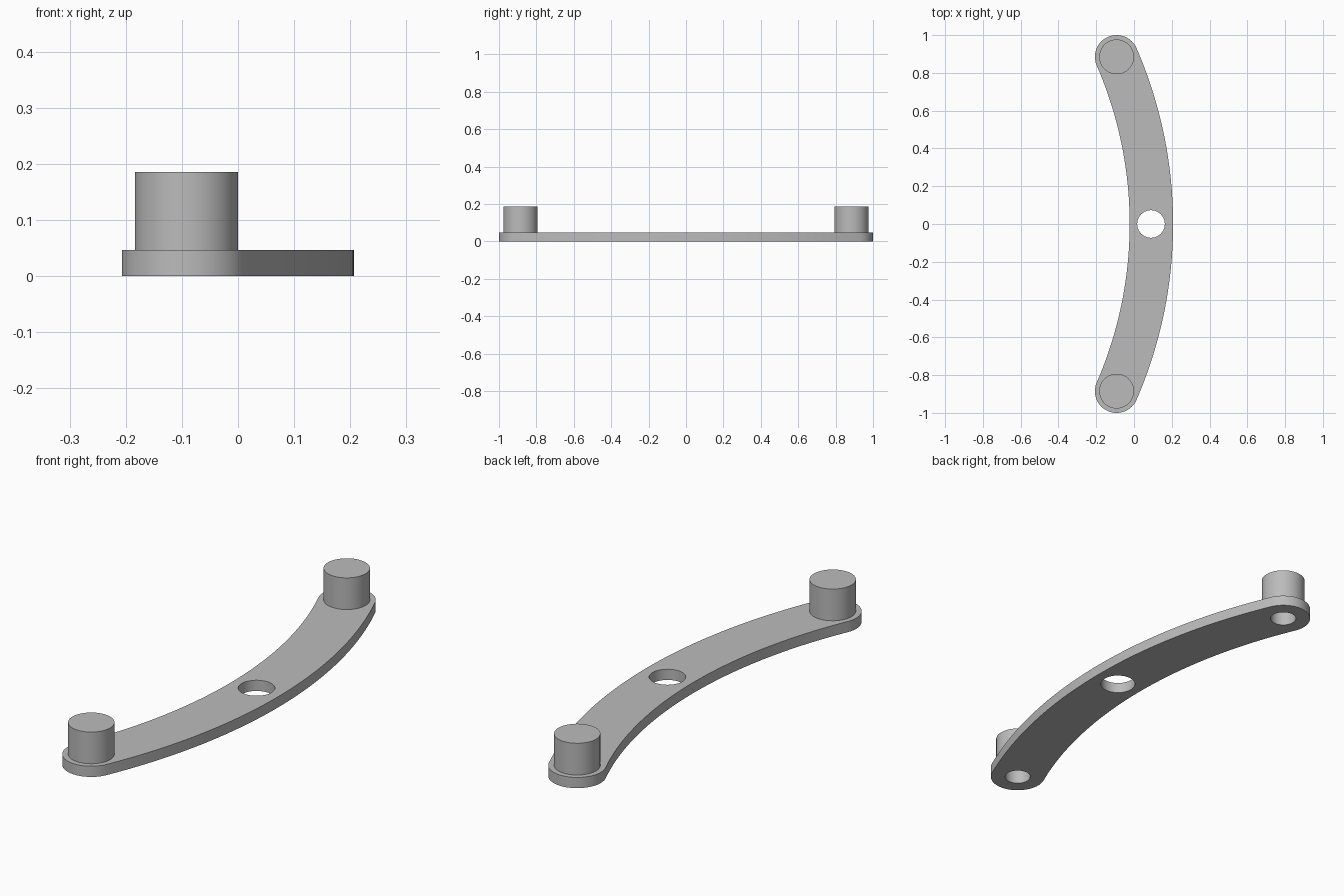
import bpy
import bmesh
from math import asin, cos, sin, pi, radians, sqrt

default = bpy.data.objects.get("Cube")
if default:
    bpy.data.objects.remove(default)

THICK, TOP = 0.047, 0.186          # plate thickness, peg top
HALF_W = 0.115                     # half width of the bar
PEG_X, PEG_Y, PEG_R = -0.092, 0.885, 0.092
BORE_R, BORE_TOP = 0.054, 0.14     # blind bore under each peg
HOLE_X, HOLE_R = 0.09, 0.073       # centre hole
RISE = 2 * abs(PEG_X)
ARC_R = (PEG_Y ** 2 + RISE ** 2) / (2 * RISE)
ARC_X = -PEG_X - ARC_R
SWEEP = asin(PEG_Y / ARC_R)

grey = bpy.data.materials.new("plain grey")
grey.use_nodes = True
colour = (0.5, 0.5, 0.5, 1)
grey.diffuse_color = colour
grey.node_tree.nodes["Principled BSDF"].inputs["Base Color"].default_value = colour


def arc(cx, cy, r, start, end, n):
    """Points along an arc, both ends included."""
    angles = [start + (end - start) * i / n for i in range(n + 1)]
    return [(cx + r * cos(a), cy + r * sin(a)) for a in angles]


def circle(cx, cy, r, n=64):
    return arc(cx, cy, r, 0, 2 * pi, n)[:-1]


def finish(name, bm):
    bmesh.ops.recalc_face_normals(bm, faces=bm.faces)
    mesh = bpy.data.meshes.new(name)
    bm.to_mesh(mesh)
    bm.free()
    mesh.materials.append(grey)
    obj = bpy.data.objects.new(name, mesh)
    bpy.context.collection.objects.link(obj)
    bpy.ops.object.select_all(action="DESELECT")
    obj.select_set(True)
    bpy.context.view_layer.objects.active = obj
    bpy.ops.object.shade_smooth_by_angle(angle=radians(30))
    return obj


# Curved plate: concentric arcs joined by round ends, with three holes
outline = arc(ARC_X, 0, ARC_R + HALF_W, -SWEEP, SWEEP, 48)
outline += arc(PEG_X, PEG_Y, HALF_W, SWEEP, SWEEP + pi, 32)[1:]
outline += arc(ARC_X, 0, ARC_R - HALF_W, SWEEP, -SWEEP, 48)[1:]
outline += arc(PEG_X, -PEG_Y, HALF_W, pi - SWEEP, 2 * pi - SWEEP, 32)[1:-1]
loops = [outline, circle(HOLE_X, 0, HOLE_R)]
loops += [circle(PEG_X, side * PEG_Y, BORE_R) for side in (-1, 1)]

bm = bmesh.new()
edges = []
for loop in loops:
    verts = [bm.verts.new((x, y, 0)) for x, y in loop]
    edges += [bm.edges.new((verts[i - 1], verts[i])) for i in range(len(verts))]
bmesh.ops.triangle_fill(bm, edges=edges, use_beauty=True)
raised = bmesh.ops.extrude_face_region(bm, geom=bm.faces[:], use_keep_orig=True)
bmesh.ops.translate(bm, vec=(0, 0, THICK),
                    verts=[v for v in raised["geom"] if isinstance(v, bmesh.types.BMVert)])
finish("curved_plate", bm)

# Hollow pegs, closed on top and open into the plate bores
for side, label in ((-1, "front"), (1, "back")):
    bm = bmesh.new()
    rings = []
    for r, z in ((PEG_R, TOP), (PEG_R, THICK), (BORE_R, THICK), (BORE_R, BORE_TOP)):
        rings.append([bm.verts.new((x, y, z)) for x, y in circle(PEG_X, side * PEG_Y, r)])
    for a, b in zip(rings, rings[1:]):
        for i in range(len(a)):
            bm.faces.new((a[i - 1], a[i], b[i], b[i - 1]))
    bm.faces.new(rings[0])
    bm.faces.new(rings[-1])
    finish(label + "_peg", bm)
